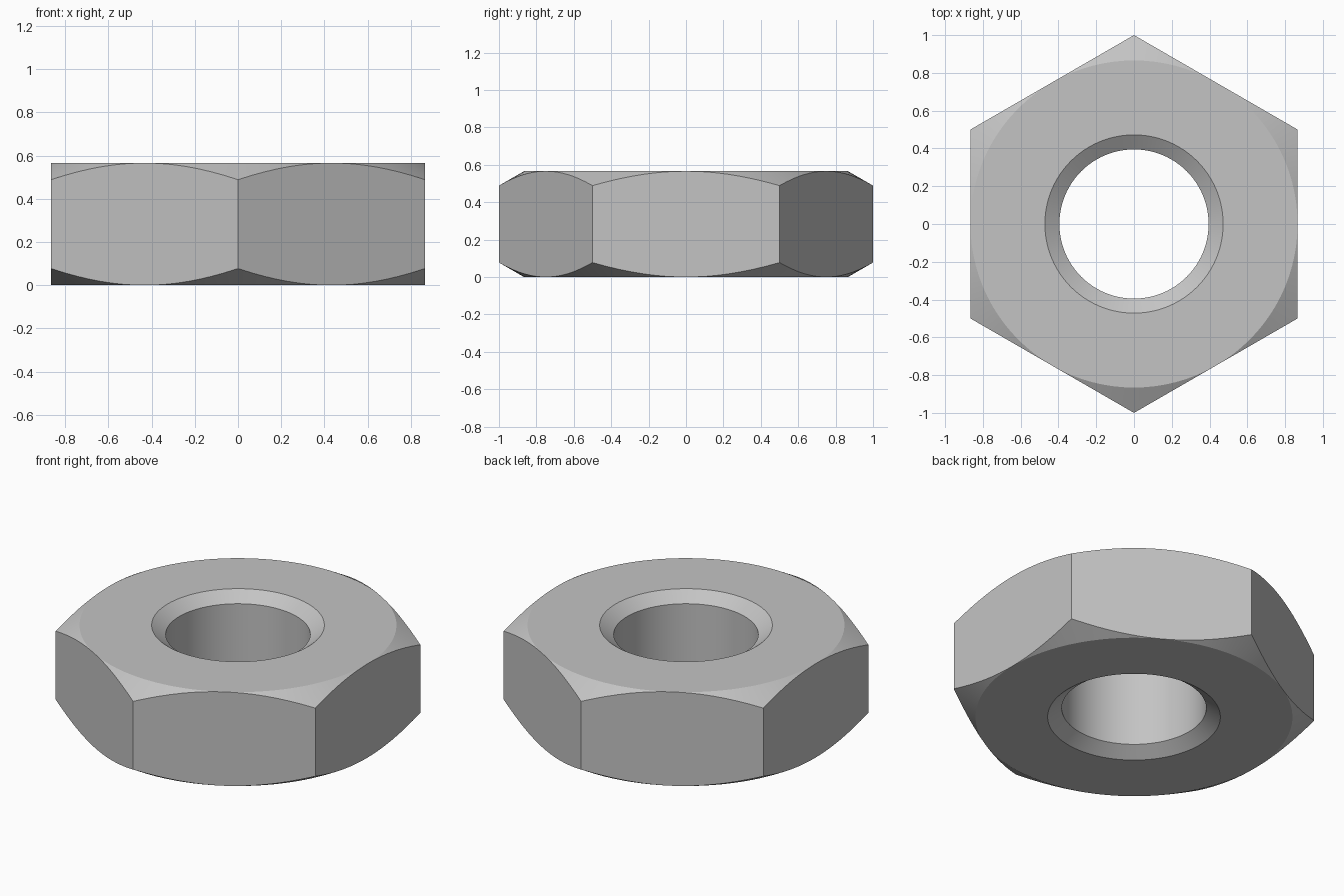
import bpy, bmesh
from math import cos, sin, tan, pi, radians

default = bpy.data.objects.get("Cube")
if default:
    bpy.data.objects.remove(default, do_unlink=True)

HEIGHT = 0.566
APOTHEM = cos(pi / 6)       # centre to flat, corners at radius 1
BORE = 0.395
SINK = 0.472                # countersink mouth
SINK_DEPTH = 0.055
SEGMENTS = 96               # multiple of 12 so corners and mid-flats are hit

# Steel material
steel = bpy.data.materials.new("steel_grey")
steel.use_nodes = True
colour = (0.55, 0.55, 0.55, 1)
steel.diffuse_color = colour
steel.node_tree.nodes["Principled BSDF"].inputs["Base Color"].default_value = colour


def section(angle):
    """Closed radial section (radius, height) of the nut at an angle."""
    off_flat = (angle + pi / 6) % (pi / 3) - pi / 6
    rim = APOTHEM / cos(off_flat)
    drop = (rim - APOTHEM) * tan(radians(30))
    lower = [(BORE, SINK_DEPTH), (SINK, 0), (APOTHEM, 0), (rim, drop)]
    return lower + [(r, HEIGHT - z) for r, z in reversed(lower)]


# Sweep the section around the axis
bm = bmesh.new()
columns = []
for i in range(SEGMENTS):
    a = 2 * pi * i / SEGMENTS
    columns.append([bm.verts.new((r * cos(a), r * sin(a), z)) for r, z in section(a)])
for i, col in enumerate(columns):
    nxt = columns[(i + 1) % SEGMENTS]
    for j in range(len(col)):
        k = (j + 1) % len(col)
        bm.faces.new((col[j], nxt[j], nxt[k], col[k]))

# Chamfer closes to nothing at the middle of each flat
bmesh.ops.remove_doubles(bm, verts=bm.verts, dist=1e-5)
bmesh.ops.recalc_face_normals(bm, faces=bm.faces)

mesh = bpy.data.meshes.new("hex_nut")
bm.to_mesh(mesh)
bm.free()
mesh.materials.append(steel)
nut = bpy.data.objects.new("hex_nut", mesh)
bpy.context.collection.objects.link(nut)

bpy.ops.object.select_all(action='DESELECT')
nut.select_set(True)
bpy.context.view_layer.objects.active = nut
bpy.ops.object.shade_smooth_by_angle(angle=radians(20))
